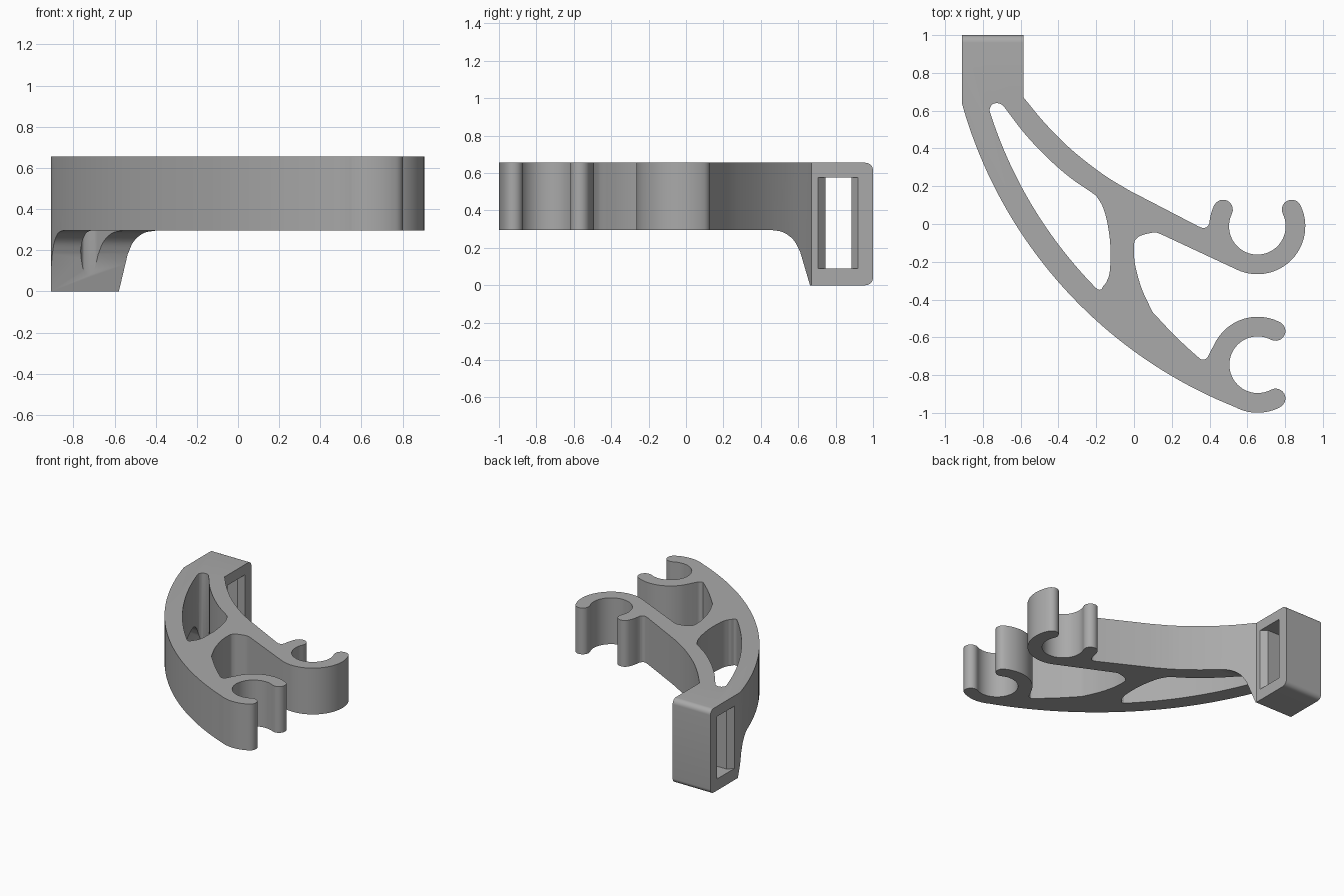
import bpy, bmesh, math
from mathutils import Vector

cube = bpy.data.objects.get("Cube")
if cube:
    bpy.data.objects.remove(cube, do_unlink=True)

grey = bpy.data.materials.new("light_grey")
grey.use_nodes = True
colour = (0.4, 0.4, 0.4, 1)
grey.diffuse_color = colour
grey.node_tree.nodes["Principled BSDF"].inputs["Base Color"].default_value = colour


def arc(c, r, a0, a1, n=24):
    """Points on a circle from angle a0 to a1 in degrees."""
    angles = [math.radians(a0 + (a1 - a0) * i / n) for i in range(n + 1)]
    return [(c[0] + r * math.cos(a), c[1] + r * math.sin(a)) for a in angles]


def bow(p, q, sag, n=24):
    """Circular arc from p to q, bulging by sag to the right of travel."""
    p, q = Vector(p), Vector(q)
    d = q - p
    half = d.length / 2
    side = Vector((d.y, -d.x)).normalized()
    r = (half * half + sag * sag) / (2 * sag)
    c = (p + q) / 2 - side * (r - sag)
    turn = math.asin(half / r)
    mid = math.atan2(side.y, side.x)
    return arc(c, r, math.degrees(mid - turn), math.degrees(mid + turn), n)


def spline(pts, n=6):
    """Smooth curve through a few points."""
    v = [Vector(p) for p in pts]
    v = [2 * v[0] - v[1]] + v + [2 * v[-1] - v[-2]]
    out = []
    for a, b, c, d in zip(v, v[1:], v[2:], v[3:]):
        for i in range(n):
            t = i / n
            out.append((2 * b + (c - a) * t + (2 * a - 5 * b + 4 * c - d) * t * t
                        + (3 * b - a - 3 * c + d) * t ** 3) / 2)
    return out + [v[-2]]


def clip(c, facing, start, end, gap):
    """Open ring with round tips, traced from the outer start to the outer end."""
    ro, ri = 0.254, 0.15
    rm, rt = (ro + ri) / 2, (ro - ri) / 2
    lo, hi = facing - gap, facing + gap

    def tip(a, a0):
        centre = arc(c, rm, a, a, 1)[0]
        return arc(centre, rt, a0, a0 + 180, 10)[1:-1]

    return (arc(c, ro, start, lo) + tip(lo, lo)
            + arc(c, ri, lo, hi - 360, 40) + tip(hi, hi + 180)
            + arc(c, ro, hi, end, 12))


def prism(name, pts, axis, lo, hi):
    """Extrude a closed outline along x (outline in y, z) or z (outline in x, y)."""
    bm = bmesh.new()
    place = (lambda p: (lo, p[0], p[1])) if axis == "x" else (lambda p: (p[0], p[1], lo))
    face = bm.faces.new([bm.verts.new(place(p)) for p in pts])
    geom = bmesh.ops.extrude_face_region(bm, geom=[face])["geom"]
    shift = Vector((hi - lo, 0, 0)) if axis == "x" else Vector((0, 0, hi - lo))
    bmesh.ops.translate(bm, vec=shift, verts=[g for g in geom if isinstance(g, bmesh.types.BMVert)])
    bmesh.ops.remove_doubles(bm, verts=bm.verts, dist=0.0005)
    bmesh.ops.recalc_face_normals(bm, faces=bm.faces)
    mesh = bpy.data.meshes.new(name)
    bm.to_mesh(mesh)
    bm.free()
    obj = bpy.data.objects.new(name, mesh)
    bpy.context.collection.objects.link(obj)
    mesh.materials.append(grey)
    return obj


def combine(obj, cutter, operation):
    bpy.context.view_layer.objects.active = obj
    mod = obj.modifiers.new("cut", "BOOLEAN")
    mod.object, mod.operation, mod.solver = cutter, operation, "EXACT"
    bpy.ops.object.modifier_apply(modifier=mod.name)
    bpy.data.objects.remove(cutter, do_unlink=True)


# Plan of the whole bracket: mount, outer arm, lower clip, fork, upper clip, inner arm
plan = [(-0.91, 1.1)]
plan += bow((-0.91, 0.635), (0.543, -0.972), 0.254, 40)
plan += clip((0.655, -0.745), 0, -115, 150, 62)
plan += spline([(0.40, -0.685), (0.385, -0.71), (0.365, -0.717), (0.34, -0.705),
                (0.22, -0.595), (0.10, -0.468)])
plan += spline([(0.095, -0.46), (0.04, -0.34), (0.005, -0.21), (0, -0.11), (0.015, -0.075),
                (0.05, -0.057), (0.11, -0.045), (0.145, -0.055)])
plan += clip((0.653, -0.012), 90, -117, 170, 64)
plan += spline([(0.398, 0), (0.385, -0.016), (0.365, -0.021), (0.34, -0.012)])
plan += spline([(-0.03, 0.18), (-0.17, 0.267), (-0.335, 0.397), (-0.47, 0.532), (-0.585, 0.67)])
plan += [(-0.585, 1.1)]
bracket = prism("clip_bracket", plan, "z", -0.1, 0.8)

# Long window between the two arms
window = bow((-0.765, 0.6), (-0.22, -0.32), 0.062)
window += spline([(-0.195, -0.345), (-0.175, -0.347), (-0.16, -0.325), (-0.145, -0.305),
                  (-0.128, -0.25), (-0.125, -0.12), (-0.14, 0), (-0.165, 0.09), (-0.2, 0.15)])
window += spline([(-0.21, 0.157), (-0.34, 0.247), (-0.465, 0.357), (-0.58, 0.48), (-0.685, 0.617)])
window += spline([(-0.7, 0.633), (-0.725, 0.64), (-0.75, 0.633), (-0.763, 0.615)])
combine(bracket, prism("window_cutter", window, "z", -0.2, 0.9), "DIFFERENCE")

# Side profile: flat arms, curved gusset and tall mount with rounded back edges
top, r = 0.655, 0.04
side = [(-1.1, top), (-1.1, 0.295)]
side += spline([(0.46, 0.295), (0.52, 0.283), (0.575, 0.242), (0.61, 0.18)])
side += [(0.663, 0)]
side += arc((1 - r, r), r, -90, 0, 8) + arc((1 - r, top - r), r, 0, 90, 8)
combine(bracket, prism("side_profile", side, "x", -1.2, 1.2), "INTERSECT")

# Strap slot through the mount, flared at both mouths
left, right, flare = -0.91, -0.585, 0.04
slot = [(left - 0.1, 0.705), (left, 0.705), (left + flare, 0.745), (right - flare, 0.745),
        (right, 0.705), (right + 0.1, 0.705), (right + 0.1, 0.92), (right, 0.92),
        (right - flare, 0.885), (left + flare, 0.885), (left, 0.92), (left - 0.1, 0.92)]
combine(bracket, prism("slot_cutter", slot, "z", 0.09, 0.575), "DIFFERENCE")

bpy.ops.object.select_all(action="DESELECT")
bracket.select_set(True)
bpy.context.view_layer.objects.active = bracket
bpy.ops.object.shade_smooth_by_angle(angle=math.radians(30))
